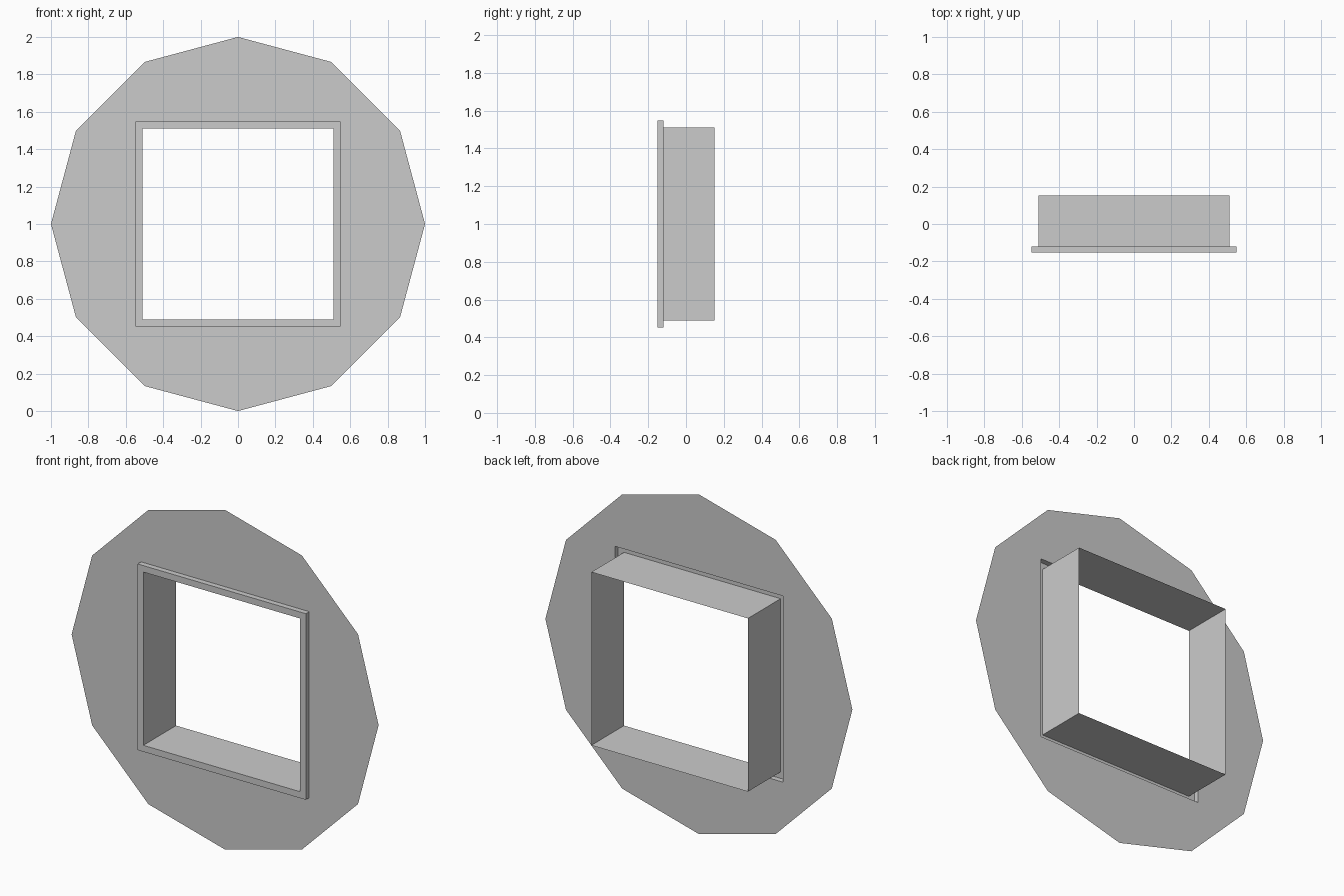
import bpy, bmesh
from math import sin, cos, pi

if "Cube" in bpy.data.objects:
    bpy.data.objects.remove(bpy.data.objects["Cube"])

CZ = 1.0                            # centre height
Y_PLATE, Y_LIP, Y_BACK = -0.12, -0.152, 0.152
LIP, HOLE = 0.548, 0.51             # half sizes of raised lip and opening

bm = bmesh.new()


def loop(points, y):
    verts = [bm.verts.new((x, y, CZ + z)) for x, z in points]
    edges = [bm.edges.new((verts[i], verts[(i + 1) % len(verts)]))
             for i in range(len(verts))]
    return verts, edges


def square(h, y):
    return loop([(-h, -h), (h, -h), (h, h), (-h, h)], y)


def skin(a, b):
    n = len(a)
    for i in range(n):
        j = (i + 1) % n
        bm.faces.new((a[i], a[j], b[j], b[i]))


# Thin twelve-sided plate with a square opening
rim, rim_edges = loop([(cos(i * pi / 6), sin(i * pi / 6)) for i in range(12)], Y_PLATE)
base, base_edges = square(LIP, Y_PLATE)
bmesh.ops.triangle_fill(bm, edges=rim_edges + base_edges, use_beauty=True,
                        use_dissolve=False, normal=(0, -1, 0))

# Raised lip, then the open tunnel running to the back
outer, _ = square(LIP, Y_LIP)
inner, _ = square(HOLE, Y_LIP)
back, _ = square(HOLE, Y_BACK)
skin(base, outer)
skin(outer, inner)
skin(inner, back)

# Consistent normals with the plate facing the front
bmesh.ops.recalc_face_normals(bm, faces=bm.faces[:])
bm.normal_update()
if rim[0].link_faces[0].normal.y > 0:
    bmesh.ops.reverse_faces(bm, faces=bm.faces[:])

mesh = bpy.data.meshes.new("window_frame_plate")
bm.to_mesh(mesh)
bm.free()
obj = bpy.data.objects.new("window_frame_plate", mesh)
bpy.context.collection.objects.link(obj)
